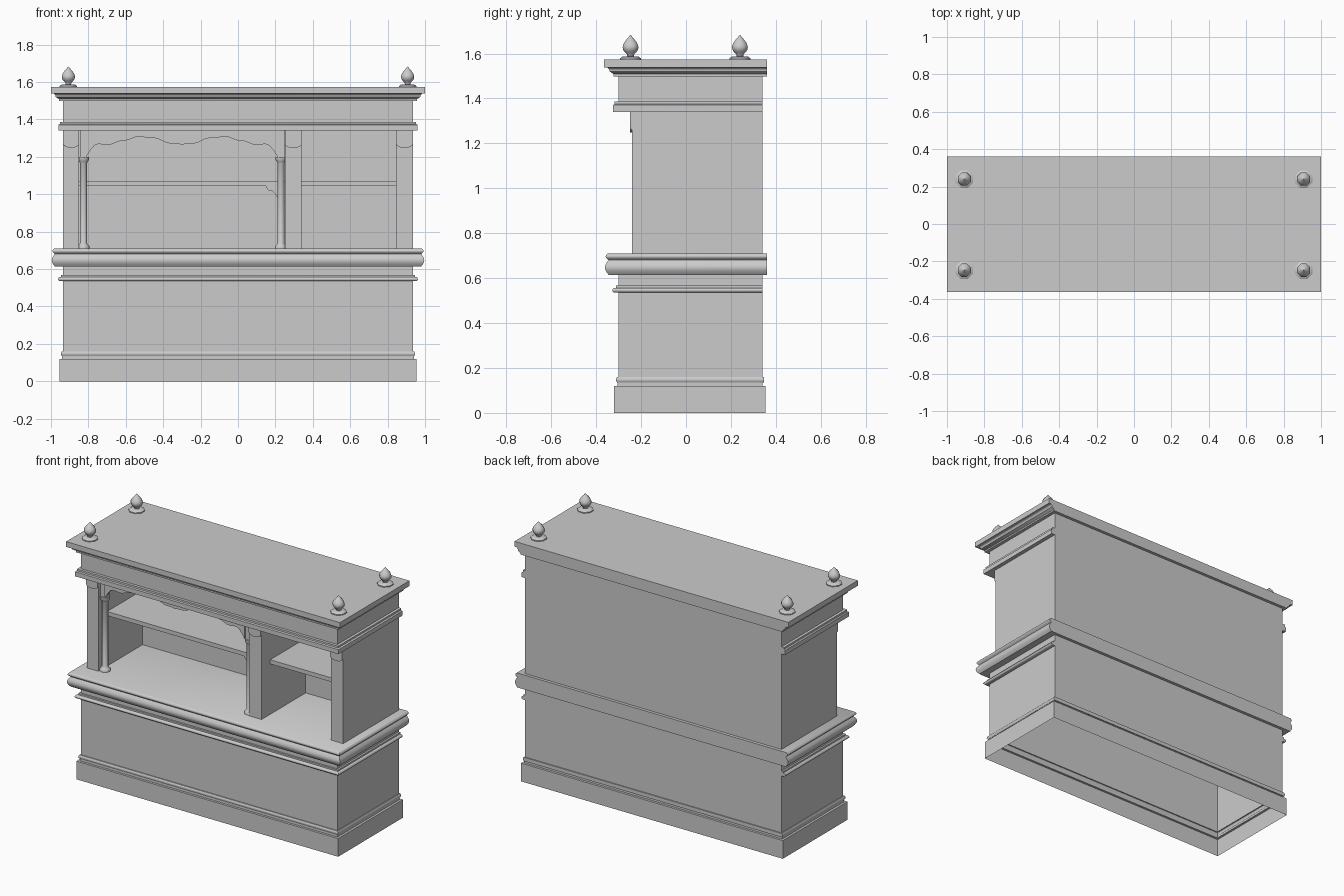
import bpy, bmesh, math

# Main dimensions of the carcass
HALF_WIDTH, FRONT, BACK, RIM = 0.935, -0.3, 0.34, 0.36
COUNTER, SOFFIT, CORNICE_TOP = 0.71, 1.34, 1.573
UPRIGHT_FRONT, PANEL_FRONT, SHELF_FRONT = -0.24, 0.22, -0.15
SHELF_BOTTOM, SHELF_TOP, CAPITAL = 1.043, 1.07, 1.2

default_cube = bpy.data.objects.get("Cube")
if default_cube:
    bpy.data.objects.remove(default_cube, do_unlink=True)

colour = (0.6, 0.6, 0.6, 1)
grey = bpy.data.materials.new("plain_grey")
grey.use_nodes = True
grey.diffuse_color = colour
grey.node_tree.nodes["Principled BSDF"].inputs["Base Color"].default_value = colour


def skin(name, loops, cap_bottom=True):
    """Bridge stacked closed loops of points and close the ends."""
    bm = bmesh.new()
    rings = [[bm.verts.new(point) for point in loop] for loop in loops]
    count = len(rings[0])
    for lower, upper in zip(rings, rings[1:]):
        for i in range(count):
            j = (i + 1) % count
            bm.faces.new((lower[i], lower[j], upper[j], upper[i]))
    if cap_bottom:
        bm.faces.new(reversed(rings[0]))
    bm.faces.new(rings[-1])
    bmesh.ops.recalc_face_normals(bm, faces=bm.faces)
    mesh = bpy.data.meshes.new(name)
    bm.to_mesh(mesh)
    bm.free()
    mesh.materials.append(grey)
    obj = bpy.data.objects.new(name, mesh)
    bpy.context.collection.objects.link(obj)
    bpy.ops.object.select_all(action="DESELECT")
    obj.select_set(True)
    bpy.context.view_layer.objects.active = obj
    bpy.ops.object.shade_smooth_by_angle(angle=math.radians(48))


def band(bottom, top, overhang=0.0, back=BACK, bulge=0.0):
    """Rectangular rings for one band; a bulge rounds its edge."""
    steps = 8 if bulge else 1
    rings = []
    for i in range(steps + 1):
        t = i / steps
        out = overhang - bulge * (1 - math.sin(math.pi * t)) if bulge else overhang
        x, front, z = HALF_WIDTH + out, FRONT - out, bottom + (top - bottom) * t
        rings.append([(-x, front, z), (x, front, z), (x, back, z), (-x, back, z)])
    return rings


def lathe(name, profile, x, y, sides):
    angles = [math.tau * (i + 0.5) / sides for i in range(sides)]
    skin(name, [[(x + radius * math.cos(a), y + radius * math.sin(a), z) for a in angles]
                for radius, z in profile])


def plate(name, outline, front, back):
    """Outline in x and z, given thickness along y."""
    skin(name, [[(x, y, z) for x, z in outline] for y in (front, back)])


def box(name, left, right, front, back, bottom, top):
    plate(name, [(left, bottom), (right, bottom), (right, top), (left, top)], front, back)


# Lower cabinet: open-bottomed plinth, body and counter
lower_bands = [
    band(bottom=0, top=0.12, overhang=0.02, back=0.355),
    band(bottom=0.12, top=0.135, overhang=0.005),
    band(bottom=0.135, top=0.16, overhang=0.012, back=0.347, bulge=0.005),
    band(bottom=0.16, top=0.535),
    band(bottom=0.535, top=0.557, overhang=0.028, bulge=0.008),
    band(bottom=0.557, top=0.567, overhang=0.012),
    band(bottom=0.567, top=0.615),
    band(bottom=0.615, top=0.68, overhang=0.061, back=RIM, bulge=0.016),
    band(bottom=0.683, top=COUNTER, overhang=0.058, back=RIM, bulge=0.01),
]
skin("lower_cabinet", sum(lower_bands, []), cap_bottom=False)

# Frieze and stepped cornice
upper_bands = [
    band(bottom=SOFFIT, top=1.37, overhang=0.026),
    band(bottom=1.375, top=1.387, overhang=0.018),
    band(bottom=1.387, top=1.498),
    band(bottom=1.498, top=1.508, overhang=0.022, back=RIM),
    band(bottom=1.52, top=1.528, overhang=0.04, back=RIM),
    band(bottom=1.538, top=1.538, overhang=0.05, back=RIM)[:1],
    band(bottom=1.538, top=CORNICE_TOP, overhang=0.064, back=RIM),
]
skin("frieze_and_cornice", sum(upper_bands, []))

# Upper carcass: uprights with rounded heads
uprights = {"right_upright": (-HALF_WIDTH, -0.85),
            "partition": (0.25, 0.34),
            "left_upright": (0.845, HALF_WIDTH)}
for name, (left, right) in uprights.items():
    box(name, left, right, UPRIGHT_FRONT, BACK, COUNTER, SOFFIT)
    middle, half = (left + right) / 2, (right - left) / 2
    arc = [math.pi * (1 + i / 12) for i in range(13)]
    head = [(middle + half * math.cos(a), 1.27 + half * math.sin(a) / 2) for a in arc]
    plate(name + "_head", head + [(right, SOFFIT), (left, SOFFIT)],
          UPRIGHT_FRONT - 0.009, UPRIGHT_FRONT)

# Back panel and shelves
box("back_panel", -0.85, 0.845, PANEL_FRONT, BACK, COUNTER, SOFFIT)
box("wide_shelf", -0.85, 0.25, SHELF_FRONT, PANEL_FRONT, SHELF_BOTTOM, SHELF_TOP)
box("narrow_shelf", 0.34, 0.845, SHELF_FRONT, PANEL_FRONT, SHELF_BOTTOM, SHELF_TOP)

# Slim columns flanking the wide bay
column_y, shaft_radius = -0.205, 0.019
for name, x in {"right_column": -0.826, "left_column": 0.23}.items():
    base = [(shaft_radius + swell, COUNTER + rise)
            for swell, rise in ((0.014, 0), (0.014, 0.012), (0.006, 0.02), (0, 0.03))]
    capital = [(shaft_radius + swell, CAPITAL - drop)
               for swell, drop in ((0, 0.035), (0.005, 0.025), (0.011, 0.015), (0.011, 0))]
    lathe(name, base + capital, x, column_y, sides=12)
    box(name + "_block", x - shaft_radius, x + shaft_radius,
        column_y - shaft_radius, column_y + shaft_radius, CAPITAL, SOFFIT)

# Scalloped valance: two crests, dropping to the column capitals
bay_middle, half_span, crest_width, steps = -0.3, 0.51, 0.42, 48
scallops = []
for i in range(steps + 1):
    offset = half_span * (2 * i / steps - 1)
    reach = abs(offset)
    z = 1.265 + 0.004 * math.sin(reach * 60)
    if reach < crest_width:
        z += 0.042 * math.sin(math.pi * reach / crest_width) ** 2
    corner = max(0, (reach - 0.45) / (half_span - 0.45))
    scallops.append((bay_middle + offset, z - 0.06 * corner ** 2))
ends = [(bay_middle + half_span, SOFFIT), (bay_middle - half_span, SOFFIT)]
plate("valance", scallops + ends, front=-0.232, back=-0.21)

# Wavy bracket under the wide shelf
bracket_edge = []
for i in range(13):
    t = i / 12
    drop = 0.08 * t + 0.006 * math.sin(math.tau * 2 * t)
    bracket_edge.append((0.15 + t / 10, SHELF_BOTTOM - 0.005 - drop))
plate("shelf_bracket", bracket_edge + [(0.25, SHELF_BOTTOM), (0.15, SHELF_BOTTOM)],
      front=SHELF_FRONT, back=SHELF_FRONT + 0.025)

# Acorn finials on the four corners
foot = [(0.05, CORNICE_TOP), (0.05, CORNICE_TOP + 0.006), (0.04, CORNICE_TOP + 0.013)]
acorn = []
for i in range(11):
    t = i / 10
    radius = 0.038 * math.sin(math.pi * t ** 0.8)
    acorn.append((max(radius, 0.016 if t < 0.5 else 0.002), 1.588 + 0.094 * t))
for side, x in {"right": -0.907, "left": 0.907}.items():
    for end, y in {"front": -0.247, "back": 0.24}.items():
        lathe(f"{end}_{side}_finial", foot + acorn, x, y, sides=8)
